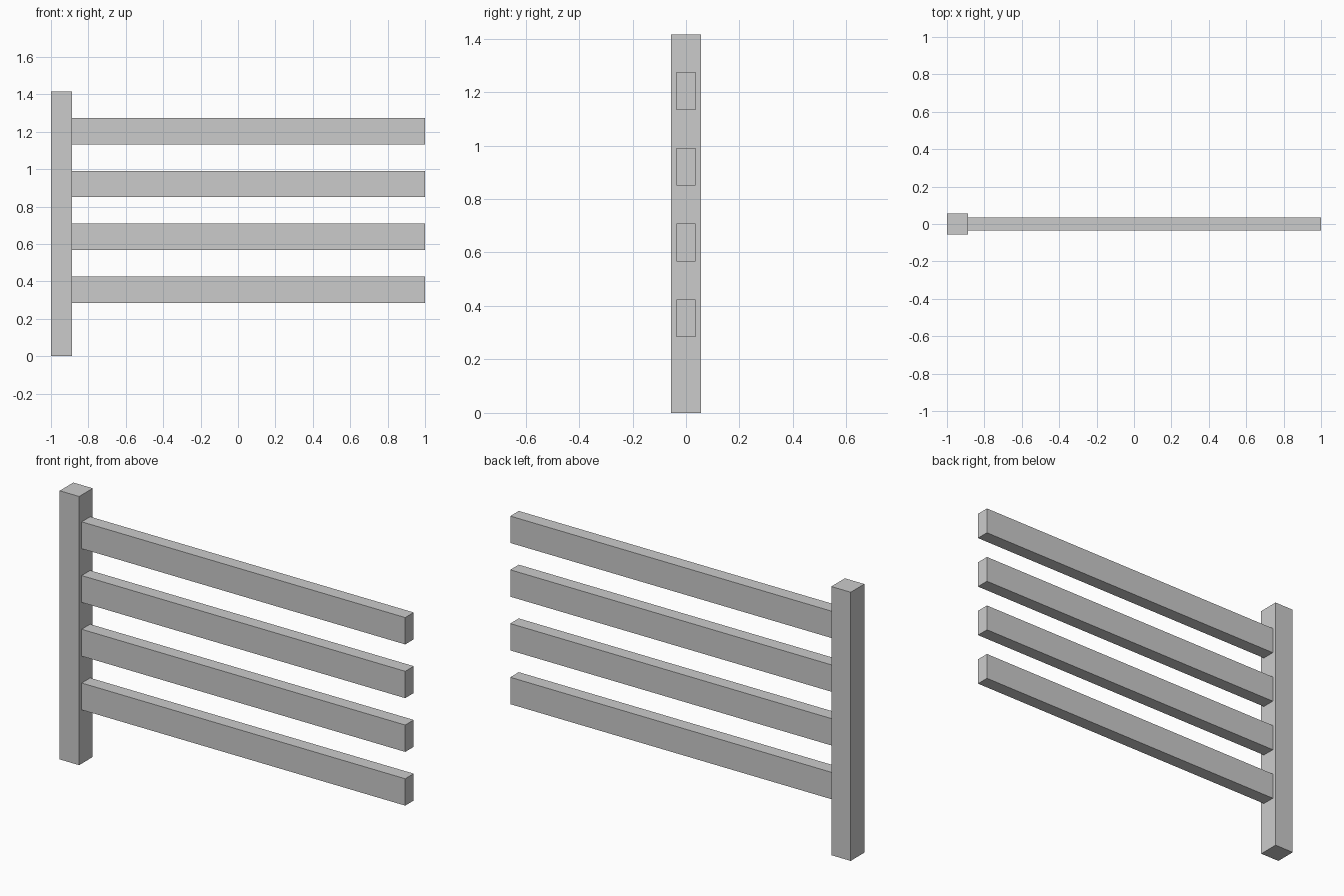
import bpy

if "Cube" in bpy.data.objects:
    bpy.data.objects.remove(bpy.data.objects["Cube"])

U = 0.0708  # rail thickness, the module for all sizes


def box(name, x0, x1, depth, z0, z1):
    bpy.ops.mesh.primitive_cube_add(size=1, location=((x0 + x1) / 2, 0, (z0 + z1) / 2))
    ob = bpy.context.object
    ob.name = name
    ob.scale = (x1 - x0, depth, z1 - z0)
    bpy.ops.object.transform_apply(location=False, rotation=False, scale=True)
    return ob


# Square upright post at the left end
post_w = 1.6 * U
box("fence_post", -1, -1 + post_w, post_w, 0, 20 * U)

# Four evenly spaced horizontal rails butting against the post
for i in range(4):
    z = (4 + 4 * i) * U
    box(f"fence_rail_{i + 1}", -1 + post_w, 1, U, z, z + 2 * U)
